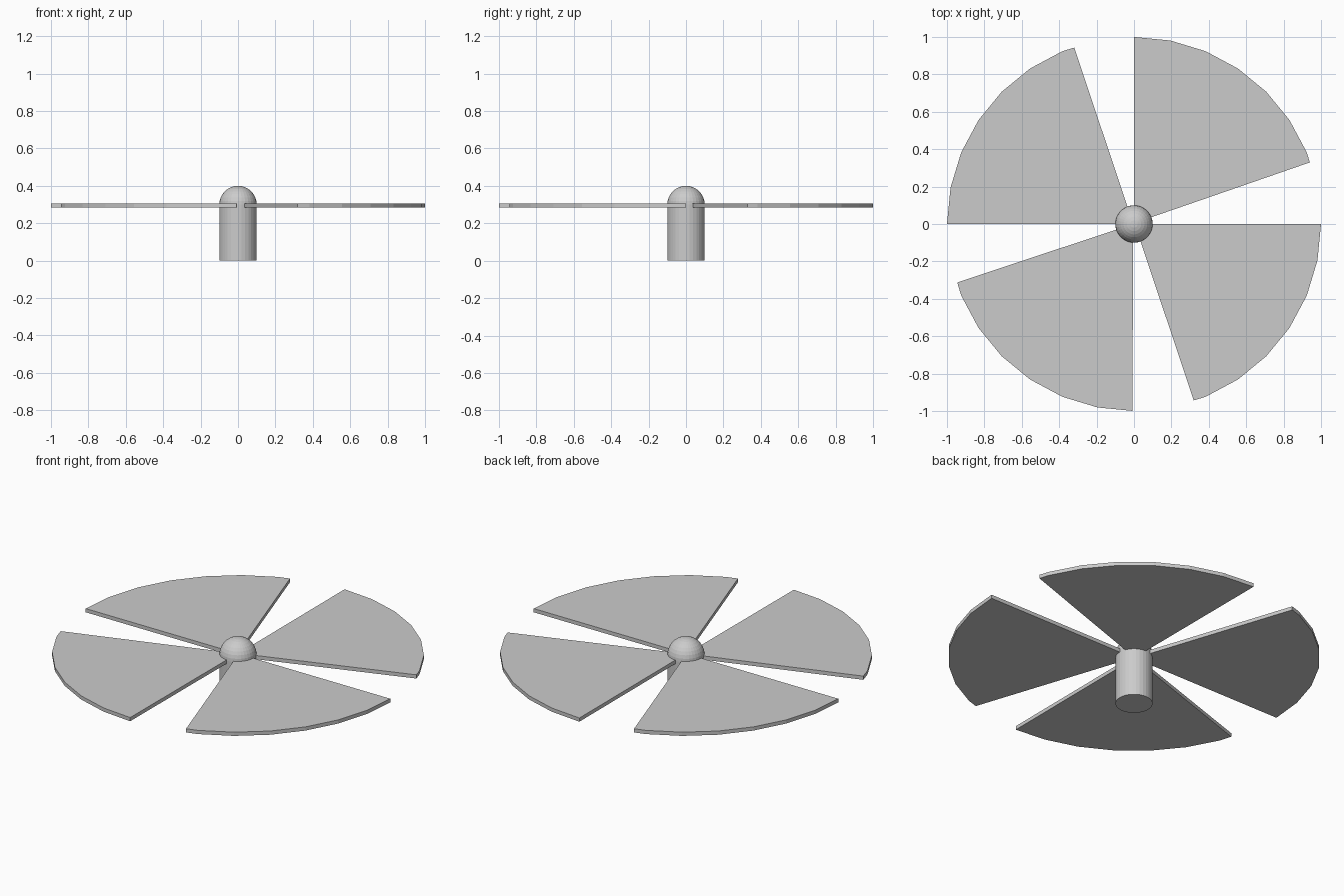
import bpy, bmesh
from math import sin, cos, pi, radians

if "Cube" in bpy.data.objects:
    bpy.data.objects.remove(bpy.data.objects["Cube"])

SIDES = 32
STEP = 360 / SIDES


def finish(name, bm):
    bmesh.ops.recalc_face_normals(bm, faces=bm.faces)
    mesh = bpy.data.meshes.new(name)
    bm.to_mesh(mesh)
    bm.free()
    obj = bpy.data.objects.new(name, mesh)
    bpy.context.collection.objects.link(obj)
    return obj


# Hub: upright cylinder
bm = bmesh.new()
bmesh.ops.create_cone(bm, cap_ends=True, segments=SIDES,
                      radius1=0.1, radius2=0.1, depth=0.3)
bmesh.ops.translate(bm, verts=bm.verts, vec=(0, 0, 0.15))
finish("hub", bm)

# Domed cap: upper half of a faceted sphere, resting on the hub
bm = bmesh.new()
bmesh.ops.create_uvsphere(bm, u_segments=SIDES, v_segments=16, radius=0.1)
bmesh.ops.delete(bm, geom=[v for v in bm.verts if v.co.z < -0.001], context='VERTS')
bmesh.ops.translate(bm, verts=bm.verts, vec=(0, 0, 0.3))
finish("hub_cap", bm)


def rim_point(deg):
    # Point on the 32-sided outline, so cut ends stay on its straight edges
    half = STEP / 2
    r = cos(radians(half)) / cos(radians(deg % STEP - half))
    return r * cos(radians(deg)), r * sin(radians(deg))


def blade(name, start, end, apex=(0, 0)):
    angles = [start]
    angles += [i * STEP for i in range(-SIDES, SIDES) if start + 0.6 < i * STEP < end - 0.6]
    angles.append(end)
    outline = [apex] + [rim_point(a) for a in angles]
    bm = bmesh.new()
    face = bm.faces.new([bm.verts.new((x, y, 0.283)) for x, y in outline])
    top = bmesh.ops.extrude_face_region(bm, geom=[face])["geom"]
    bmesh.ops.translate(bm, verts=[g for g in top if isinstance(g, bmesh.types.BMVert)],
                        vec=(0, 0, 0.022))
    finish(name, bm)


# Four flat sector blades
blade("blade_back_right", 19.3, 90, (0, 0.004))
blade("blade_back_left", 108.7, 180, (-0.004, 0))
blade("blade_front_left", 198.3, 269.5, (-0.004, 0))
blade("blade_front_right", -71.3, 0, (0.004, 0))
